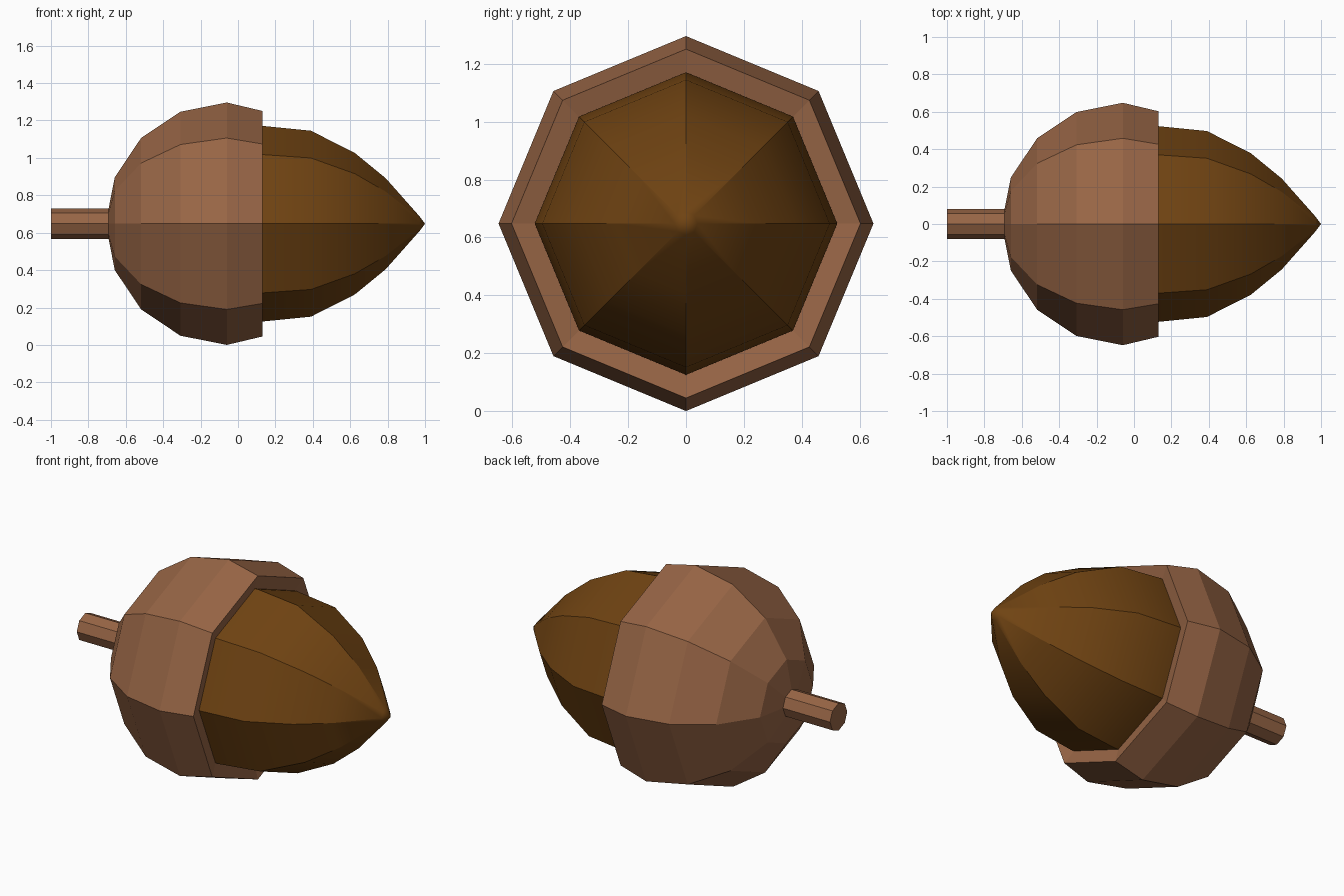
import bpy, bmesh, math

cube = bpy.data.objects.get("Cube")
if cube:
    bpy.data.objects.remove(cube, do_unlink=True)

SIDES = 8
AXIS_Z = 0.648


def make_material(name, color):
    mat = bpy.data.materials.new(name)
    mat.use_nodes = True
    mat.diffuse_color = color
    mat.node_tree.nodes["Principled BSDF"].inputs["Base Color"].default_value = color
    return mat


def lathe(name, profile, mat, smooth=False):
    """Spin (x, radius) points around the lengthwise axis; zero radius is a pole."""
    bm = bmesh.new()
    rings = []
    for x, r in profile:
        if r == 0:
            rings.append([bm.verts.new((x, 0, 0))] * SIDES)
        else:
            angles = [math.tau * i / SIDES for i in range(SIDES)]
            rings.append([bm.verts.new((x, r * math.cos(a), r * math.sin(a))) for a in angles])
    for a, b in zip(rings, rings[1:]):
        for i in range(SIDES):
            j = (i + 1) % SIDES
            corners = list(dict.fromkeys((a[i], a[j], b[j], b[i])))
            bm.faces.new(corners)
    bmesh.ops.recalc_face_normals(bm, faces=bm.faces)
    mesh = bpy.data.meshes.new(name)
    bm.to_mesh(mesh)
    bm.free()
    mesh.materials.append(mat)
    obj = bpy.data.objects.new(name, mesh)
    obj.location.z = AXIS_Z
    bpy.context.collection.objects.link(obj)
    if smooth:
        bpy.ops.object.select_all(action='DESELECT')
        obj.select_set(True)
        bpy.context.view_layer.objects.active = obj
        bpy.ops.object.shade_smooth_by_angle(angle=math.radians(30))
    return obj


cap_brown = make_material("cap brown", (0.31, 0.13, 0.06, 1))
nut_brown = make_material("nut brown", (0.16, 0.056, 0.006, 1))

# Cap: rounded bowl with a thick, slightly inward-leaning rim
radius, centre = 0.648, -0.06
cap = [(centre - radius, 0)]
for step in range(1, 5):
    a = step * math.pi / 8
    cap.append((centre - radius * math.cos(a), radius * math.sin(a)))
cap += [(0.13, 0.603), (0.105, 0.5), (0.0, 0.45), (0.0, 0)]
lathe("acorn_cap", cap, cap_brown)

# Nut: tapers to a point, its base hidden in the cap
nut = [(0.0, 0), (0.0, 0.515), (0.13, 0.523), (0.39, 0.497), (0.625, 0.378),
       (0.79, 0.243), (0.97, 0.04), (1.0, 0)]
lathe("acorn_nut", nut, nut_brown, smooth=True)

# Stem: short rod sunk into the cap
lathe("acorn_stem", [(-1.0, 0), (-1.0, 0.081), (-0.6, 0.081), (-0.6, 0)], cap_brown)
